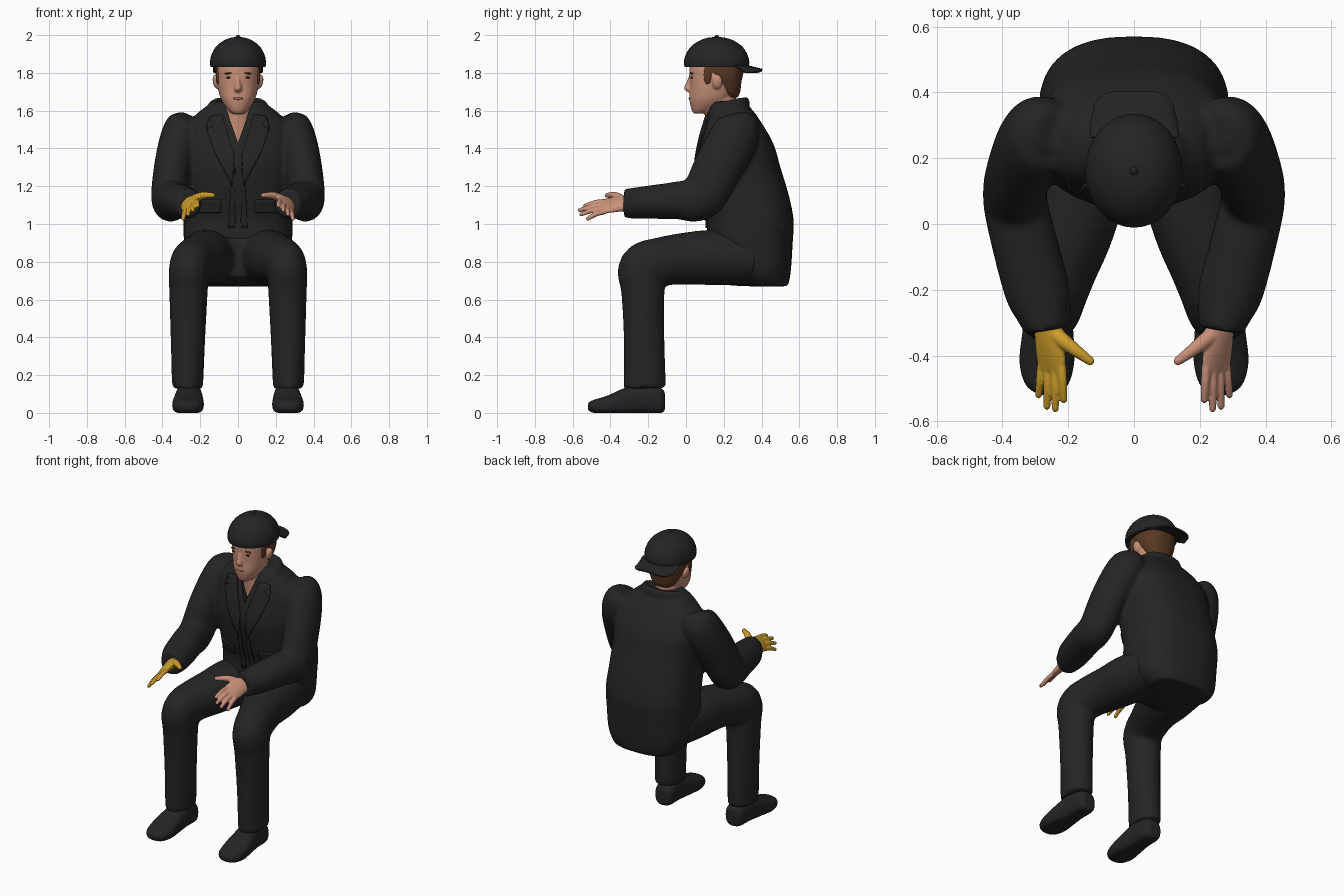
import bpy, bmesh, math
from mathutils import Vector, Matrix

default_cube = bpy.data.objects.get("Cube")
if default_cube:
    bpy.data.objects.remove(default_cube, do_unlink=True)


def make_material(name, red, green, blue):
    material = bpy.data.materials.new(name)
    material.use_nodes = True
    colour = (red, green, blue, 1)
    material.diffuse_color = colour
    material.node_tree.nodes["Principled BSDF"].inputs["Base Color"].default_value = colour
    return material


BLACK = make_material("black cloth", .018, .018, .018)
SKIN = make_material("skin", .58, .28, .19)
GLOVE = make_material("yellow glove", .62, .34, .025)
HAIR = make_material("brown hair", .1, .04, .016)
LIPS = make_material("lips", .4, .15, .11)
EYES = make_material("dark eyes", .03, .02, .015)
X, Y, Z = Vector((1, 0, 0)), Vector((0, 1, 0)), Vector((0, 0, 1))


def smooth_rows(rows, steps=5):
    """Run a smooth curve through rows of position and two radii."""
    rows = [Vector(row) for row in rows]
    result = []
    for i in range(len(rows) - 1):
        b, c = rows[i], rows[i + 1]
        a = rows[i - 1] if i else b
        d = rows[i + 2] if i + 2 < len(rows) else c
        for k in range(steps):
            t = k / steps
            result.append(b + (c - a) * t / 2 + (a * 2 - b * 5 + c * 4 - d) * t * t / 2
                          + (b * 3 - a - c * 3 + d) * t ** 3 / 2)
    return result + [rows[-1]]


def loft(bm, rows, ref=X, normal=None, power=2, sides=24, mirror=1, dome=False):
    """Skin elliptical rings along a path; mirror=-1 flips it in x."""
    rows = smooth_rows(rows)
    frames = []
    for i, row in enumerate(rows):
        ahead, behind = rows[min(i + 1, len(rows) - 1)], rows[max(i - 1, 0)]
        tangent = normal or (Vector(ahead[:3]) - Vector(behind[:3])).normalized()
        frames.append((Vector(row[:3]), tangent, row[3], row[4]))
    if dome:
        centre, tangent, ra, rb = frames[-1]
        for degrees in (30, 55, 80):
            turn = math.radians(degrees)
            frames.append((centre + tangent * ra * math.sin(turn), tangent,
                           ra * math.cos(turn), rb * math.cos(turn)))
    rings = []
    for centre, tangent, ra, rb in frames:
        side = (ref - tangent * ref.dot(tangent)).normalized()
        up = tangent.cross(side)
        ring = []
        for k in range(sides):
            angle = math.tau * k / sides
            c, s = math.cos(angle), math.sin(angle)
            point = (centre + side * ra * math.copysign(abs(c) ** (2 / power), c)
                     + up * rb * math.copysign(abs(s) ** (2 / power), s))
            ring.append(bm.verts.new((point.x * mirror, point.y, max(point.z, 0))))
        rings.append(ring)
    for low, high in zip(rings, rings[1:]):
        for k in range(sides):
            j = (k + 1) % sides
            bm.faces.new((low[k], low[j], high[j], high[k]))
    bm.faces.new(rings[0][::-1])
    bm.faces.new(rings[-1])


def stack(bm, rows, power=2):
    """Loft level rings given as height, y centre, half width, half depth."""
    loft(bm, [(0, y, z, rx, ry) for z, y, rx, ry in rows], normal=Z, power=power, sides=32)


def ellipsoid(bm, centre, radii, tilt=0):
    matrix = Matrix.Translation(centre) @ Matrix.Rotation(tilt, 4, 'Y') @ Matrix.Diagonal((*radii, 1))
    bmesh.ops.create_uvsphere(bm, u_segments=20, v_segments=12, radius=1, matrix=matrix)


def finish(bm, name, material, voxel=None, relax=5):
    """Turn the bmesh into a smooth object, optionally fused into one skin."""
    bmesh.ops.recalc_face_normals(bm, faces=bm.faces[:])
    mesh = bpy.data.meshes.new(name)
    bm.to_mesh(mesh)
    bm.free()
    obj = bpy.data.objects.new(name, mesh)
    bpy.context.collection.objects.link(obj)
    mesh.materials.append(material)
    mesh.polygons.foreach_set("use_smooth", [True] * len(mesh.polygons))
    if voxel:
        remesh = obj.modifiers.new("fuse", 'REMESH')
        remesh.mode = 'VOXEL'
        remesh.voxel_size = voxel
        remesh.use_smooth_shade = True
        soften = obj.modifiers.new("soften", 'SMOOTH')
        soften.factor, soften.iterations = .5, relax
    return obj


def keep_edges_sharp(obj):
    obj.modifiers.new("sharp edges", 'EDGE_SPLIT').split_angle = math.radians(45)


# Jacket: torso, sleeves and collar fused together
bm = bmesh.new()
stack(bm, [(.67, .43, .2, .11), (.75, .38, .26, .175), (.9, .34, .285, .225), (1.02, .34, .29, .23),
           (1.15, .31, .285, .235), (1.3, .275, .285, .225), (1.42, .265, .29, .2),
           (1.52, .25, .27, .16), (1.6, .235, .2, .12), (1.65, .22, .12, .08)], power=2.5)
for side in (1, -1):
    loft(bm, [(.25, .28, 1.57, .05, .06), (.27, .28, 1.53, .1, .11), (.305, .25, 1.45, .108, .13),
              (.345, .17, 1.3, .1, .13), (.362, .08, 1.14, .098, .12), (.335, -.05, 1.125, .1, .1),
              (.295, -.2, 1.115, .1, .088), (.275, -.27, 1.11, .085, .083),
              (.265, -.325, 1.11, .068, .078)], mirror=side)
    loft(bm, [(.09, .125, 1.55, .04, .018), (.14, .19, 1.61, .035, .02),
              (.1, .29, 1.64, .032, .02), (0, .32, 1.645, .03, .02)], ref=Z, mirror=side)
jacket = finish(bm, "jacket", BLACK, voxel=.013)

# Neck opening cut from the jacket
bm = bmesh.new()
opening = [bm.verts.new((x, -.1, z)) for x, z in ((0, 1.43), (.095, 1.7), (-.095, 1.7))]
face = bm.faces.new(opening)
pushed = bmesh.ops.extrude_face_region(bm, geom=[face])["geom"]
bmesh.ops.translate(bm, vec=Y * .3, verts=[v for v in pushed if isinstance(v, bmesh.types.BMVert)])
cutter = finish(bm, "neck_opening_cutter", BLACK)
cutter.hide_render = True
cutter.hide_viewport = True
cut = jacket.modifiers.new("neck opening", 'BOOLEAN')
cut.operation = 'DIFFERENCE'
cut.object = cutter
keep_edges_sharp(jacket)


def cloth_plate(name, outline):
    """Lay a thin mirrored patch of cloth on the front of the jacket."""
    for side, label in ((1, "left"), (-1, "right")):
        bm = bmesh.new()
        bm.faces.new([bm.verts.new((x * side, 0, z)) for x, z in outline])
        bmesh.ops.triangulate(bm, faces=bm.faces[:])
        bmesh.ops.subdivide_edges(bm, edges=bm.edges[:], cuts=7, use_grid_fill=True)
        plate = finish(bm, label + "_" + name, BLACK)
        wrap = plate.modifiers.new("lay on jacket", 'SHRINKWRAP')
        wrap.target = jacket
        wrap.wrap_method = 'PROJECT'
        wrap.use_project_y = True
        wrap.use_negative_direction = False
        wrap.use_positive_direction = True
        wrap.offset = .004
        plate.modifiers.new("thickness", 'SOLIDIFY').thickness = .008
        plate.modifiers["thickness"].offset = 0


cloth_plate("lapel", [(.085, 1.58), (.15, 1.57), (.13, 1.52), (.165, 1.5), (.12, 1.37), (.03, 1.2), (.02, 1.36)])
cloth_plate("pocket_flap", [(.09, 1.06), (.21, 1.06), (.21, 1.13), (.09, 1.13)])
cloth_plate("front_edge", [(.015, .98), (.05, .98), (.04, 1.2), (.015, 1.3)])

# Trousers: seat and two bent legs
bm = bmesh.new()
loft(bm, [(0, .48, .82, .2, .1), (0, .35, .82, .25, .145), (0, .2, .82, .22, .14), (0, .1, .82, .14, .1)], power=2.5)
for side in (1, -1):
    loft(bm, [(.14, .35, .82, .14, .14), (.165, .15, .823, .15, .147), (.19, 0, .817, .135, .138),
              (.23, -.13, .8, .12, .13), (.258, -.225, .76, .108, .135), (.262, -.228, .64, .102, .115),
              (.265, -.222, .4, .092, .108), (.267, -.218, .13, .082, .113)], mirror=side)
keep_edges_sharp(finish(bm, "trousers", BLACK, voxel=.013))

# Shoes
for side, label in ((1, "left"), (-1, "right")):
    bm = bmesh.new()
    loft(bm, [(.258, -.112, .06, .04, .05), (.258, -.14, .065, .062, .07), (.26, -.24, .075, .07, .08),
              (.262, -.33, .06, .078, .07), (.265, -.42, .04, .084, .05), (.265, -.49, .034, .065, .035),
              (.264, -.52, .034, .025, .018)], normal=-Y, power=2.6, mirror=side)
    finish(bm, label + "_shoe", BLACK, voxel=.009, relax=3)

# Bare left hand and gloved right hand
across = Vector((.75, 0, -.66))
for side, name, material in ((1, "left_hand", SKIN), (-1, "right_glove", GLOVE)):
    bm = bmesh.new()
    loft(bm, [(.265, -.28, 1.11, .045, .034), (.258, -.34, 1.108, .053, .03),
              (.253, -.4, 1.1, .056, .022), (.25, -.445, 1.09, .052, .015)], ref=across, mirror=side)
    for i, tip in enumerate((-.535, -.562, -.555, -.52)):
        knuckle = Vector((.25, -.43, 1.092)) + across * (i - 1.5) * .027
        end = Vector((.252, tip, 1.062)) + across * (i - 1.5) * .034
        middle = (knuckle + end) / 2 + Z * .006
        loft(bm, [(*knuckle, .0145, .0145), (*middle, .0135, .0135), (*end, .011, .011)],
             ref=across, sides=12, mirror=side, dome=True)
    loft(bm, [(.24, -.335, 1.125, .026, .026), (.19, -.375, 1.15, .02, .021),
              (.133, -.417, 1.152, .013, .014)], ref=Z, sides=12, mirror=side, dome=True)
    finish(bm, name, material, voxel=.005, relax=2)

# Head with neck, nose and ears
bm = bmesh.new()
stack(bm, [(1.585, .075, .03, .035), (1.61, .098, .058, .07), (1.66, .13, .09, .112), (1.72, .145, .106, .124),
           (1.78, .15, .112, .132), (1.84, .15, .11, .13), (1.91, .15, .08, .1)], power=2.2)
stack(bm, [(1.4, .24, .14, .13), (1.5, .22, .11, .115), (1.57, .19, .082, .09), (1.68, .18, .078, .085)])
stack(bm, [(1.785, .03, .011, .014), (1.75, .022, .013, .02), (1.718, .014, .02, .025), (1.7, .022, .016, .016)])
for side in (1, -1):
    ellipsoid(bm, (side * .118, .165, 1.752), (.015, .028, .038), side * .2)
finish(bm, "head", SKIN, voxel=.006, relax=3)

# Face details
bm = bmesh.new()
ellipsoid(bm, (0, .022, 1.664), (.028, .008, .007))
finish(bm, "lips", LIPS)
for side, label in ((1, "left"), (-1, "right")):
    bm = bmesh.new()
    ellipsoid(bm, (side * .045, .032, 1.775), (.018, .008, .006))
    finish(bm, label + "_eye", EYES)
    bm = bmesh.new()
    ellipsoid(bm, (side * .047, .03, 1.798), (.026, .009, .005), side * .1)
    finish(bm, label + "_eyebrow", HAIR)

# Hair at the back and sides
bm = bmesh.new()
stack(bm, [(1.67, .235, .055, .04), (1.7, .222, .085, .065), (1.76, .205, .112, .09),
           (1.8, .192, .121, .112), (1.85, .18, .122, .13)], power=2.3)
for side in (1, -1):
    ellipsoid(bm, (side * .106, .115, 1.79), (.012, .024, .055))
finish(bm, "hair", HAIR, voxel=.007, relax=2)

# Backward cap: crown, button and bill
bm = bmesh.new()
stack(bm, [(1.832, .162, .146, .17), (1.86, .162, .148, .173), (1.9, .162, .139, .162),
           (1.94, .162, .115, .135), (1.97, .162, .078, .092), (1.985, .162, .042, .05), (1.99, .162, .008, .01)])
crown = finish(bm, "cap_crown", BLACK)
keep_edges_sharp(crown)
bm = bmesh.new()
ellipsoid(bm, (0, .162, 1.989), (.013, .013, .011))
finish(bm, "cap_button", BLACK)
bm = bmesh.new()
bmesh.ops.create_grid(bm, x_segments=20, y_segments=8, size=1)
for vert in bm.verts:
    u, v = vert.co.x, (vert.co.y + 1) / 2
    reach = .05 + .09 * math.sqrt(max(0, 1 - u ** 4))
    vert.co = (.132 * u, .265 + reach * v, 1.856 - .035 * v - .018 * u * u)
bill = finish(bm, "cap_bill", BLACK)
bill.modifiers.new("thickness", 'SOLIDIFY').thickness = .01
keep_edges_sharp(bill)
